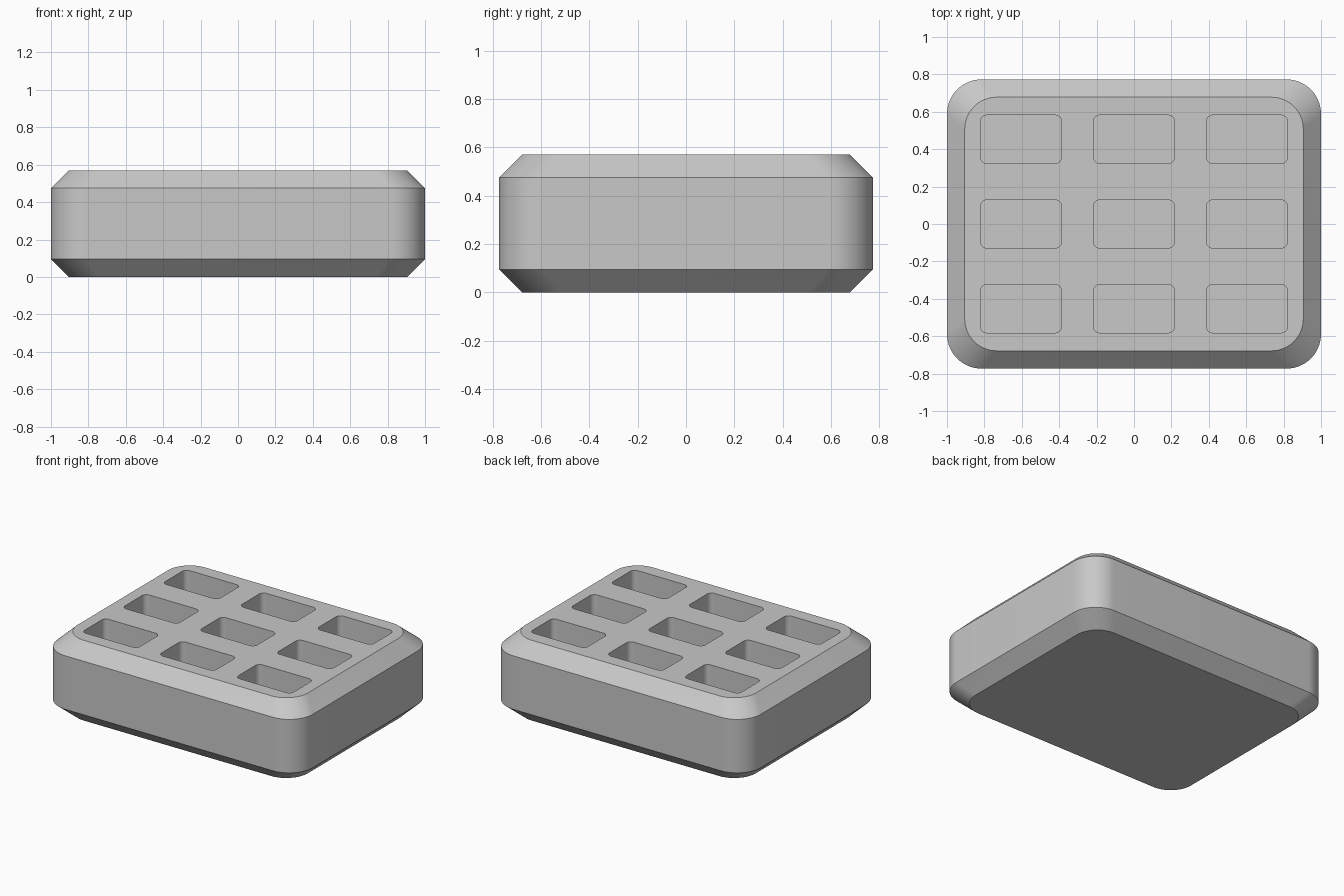
import bpy
import bmesh
from math import cos, sin, pi, radians

cube = bpy.data.objects.get("Cube")
if cube:
    bpy.data.objects.remove(cube, do_unlink=True)

# Single matte grey
grey = bpy.data.materials.new("light grey")
grey.use_nodes = True
colour = (0.58, 0.58, 0.58, 1)
grey.diffuse_color = colour
grey.node_tree.nodes["Principled BSDF"].inputs["Base Color"].default_value = colour


def rounded_outline(hx, hy, r, steps):
    """Counter-clockwise rounded rectangle with half sizes hx, hy."""
    points = []
    for i, (sx, sy) in enumerate([(1, 1), (-1, 1), (-1, -1), (1, -1)]):
        for k in range(steps + 1):
            a = (i + k / steps) * pi / 2
            points.append((sx * (hx - r) + r * cos(a), sy * (hy - r) + r * sin(a)))
    return points


def add_loft(bm, levels, steps, centre=(0, 0)):
    """Closed solid through rounded rectangles given as (hx, hy, r, z)."""
    rings = [[bm.verts.new((x + centre[0], y + centre[1], z))
              for x, y in rounded_outline(hx, hy, r, steps)]
             for hx, hy, r, z in levels]
    for low, high in zip(rings, rings[1:]):
        for i in range(len(low)):
            j = (i + 1) % len(low)
            bm.faces.new((low[i], low[j], high[j], high[i]))
    bm.faces.new(rings[0][::-1])
    bm.faces.new(rings[-1])


def make_object(name, bm):
    mesh = bpy.data.meshes.new(name)
    bm.to_mesh(mesh)
    bm.free()
    obj = bpy.data.objects.new(name, mesh)
    bpy.context.collection.objects.link(obj)
    mesh.materials.append(grey)
    return obj


# Tray body with chamfered top and bottom rims
half_x, half_y, height, chamfer = 1.0, 0.773, 0.57, 0.095
rim = (half_x - chamfer, half_y - chamfer, 0.17)
side = (half_x, half_y, 0.185)
bm = bmesh.new()
add_loft(bm, [(*rim, 0), (*side, chamfer), (*side, height - chamfer), (*rim, height)], 16)
tray = make_object("compartment_tray", bm)

# Nine rounded compartments cut from the top
bm = bmesh.new()
pocket = (0.217, 0.129, 0.035)
for col in (-1, 0, 1):
    for row in (-1, 0, 1):
        add_loft(bm, [(*pocket, chamfer), (*pocket, height + 0.1)], 8,
                 (col * 0.604, row * 0.453))
cutter = make_object("pocket_cutter", bm)
cutter.hide_render = True

cut = tray.modifiers.new("pockets", "BOOLEAN")
cut.operation = "DIFFERENCE"
cut.solver = "EXACT"
cut.object = cutter

bpy.ops.object.select_all(action="DESELECT")
bpy.context.view_layer.objects.active = tray
tray.select_set(True)
bpy.ops.object.modifier_apply(modifier=cut.name)
bpy.data.objects.remove(cutter, do_unlink=True)

# Smooth corners, crisp chamfer and pocket edges
bpy.ops.object.shade_smooth_by_angle(angle=radians(30))
